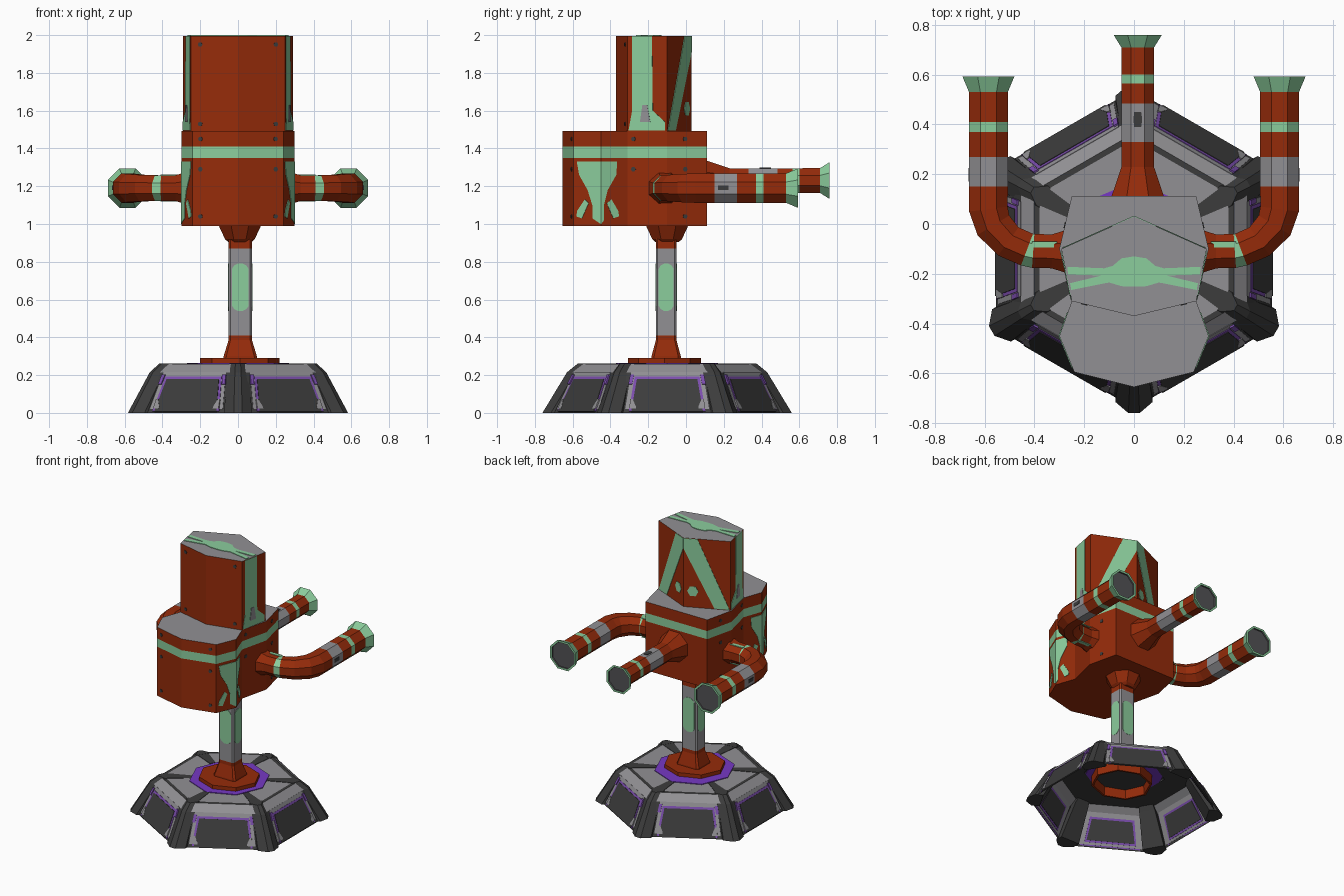
import bpy, bmesh, math
from mathutils import Vector as V

if "Cube" in bpy.data.objects:
    bpy.data.objects.remove(bpy.data.objects["Cube"])

# Flat colours
COLOURS = [("rust_orange", (.30, .024, .003)), ("mint_green", (.26, .61, .335)),
           ("mid_grey", (.285, .28, .295)), ("dark_grey", (.045, .045, .045)),
           ("dull_purple", (.20, .075, .42)), ("bright_purple", (.18, .04, .55)),
           ("iron_grey", (.085, .085, .09))]
MATS = []
for n, c in COLOURS:
    m = bpy.data.materials.new(n)
    m.diffuse_color = (*c, 1)
    m.use_nodes = True
    m.node_tree.nodes["Principled BSDF"].inputs["Base Color"].default_value = m.diffuse_color
    MATS.append(m)
O, G, GY, DK, PU, BP, IR = range(7)


def loft(name, rings, mats, start=None, end=None, edit=None):
    """Skin rings of points; one material per segment, optional end caps."""
    bm = bmesh.new()
    vs = [[bm.verts.new(p) for p in r] for r in rings]
    n = len(rings[0])
    segs = []
    for k in range(len(rings) - 1):
        row = []
        for i in range(n):
            j = (i + 1) % n
            f = bm.faces.new((vs[k][i], vs[k][j], vs[k + 1][j], vs[k + 1][i]))
            f.material_index = mats[k]
            row.append(f)
        segs.append(row)
    if start is not None:
        bm.faces.new(vs[0][::-1]).material_index = start
    if end is not None:
        bm.faces.new(vs[-1]).material_index = end
    bmesh.ops.recalc_face_normals(bm, faces=bm.faces[:])
    if edit:
        edit(bm, segs)
    me = bpy.data.meshes.new(name)
    bm.to_mesh(me)
    bm.free()
    for m in MATS:
        me.materials.append(m)
    ob = bpy.data.objects.new(name, me)
    bpy.context.collection.objects.link(ob)
    return ob


def ngon(n, r, z, cx=0, cy=-.1, rot=0, sy=1):
    return [V((cx + r * math.cos(rot + 2 * math.pi * i / n),
               cy + sy * r * math.sin(rot + 2 * math.pi * i / n), z)) for i in range(n)]


def plate(name, pts, normal, mat, t=.005, back=.002):
    loft(name, [[p - normal * back for p in pts], [p + normal * t for p in pts]], [mat], mat, mat)


def wall_plate(name, a, b, pts, mat, t=.005):
    """Plate on both mirrored walls a-b; pts are (fraction along wall, z)."""
    for s in (1, -1):
        A, B = V((a[0] * s, a[1], 0)), V((b[0] * s, b[1], 0))
        d = (B - A).normalized()
        nrm = V((-d.y, d.x, 0)) * s
        plate(name, [A.lerp(B, f) + V((0, 0, z)) for f, z in pts], nrm, mat, t)


def rivets(a, b, f, zs):
    ln = (V(a) - V(b)).length
    for z in zs:
        pts = [(f + .013 / ln * math.cos(k * math.pi / 3), z + .013 * math.sin(k * math.pi / 3))
               for k in range(6)]
        wall_plate("rivet", a, b, pts, DK, .003)


# Hollow hexagonal base: thin open shell, grey insets on the top sectors
def top_panels(bm, segs):
    bmesh.ops.inset_individual(bm, faces=segs[2], thickness=.022, use_even_offset=True)
    for f in segs[2]:
        f.material_index = GY


prof = [(.64, 0), (.525, .215), (.465, .258), (.245, .258), (.2, .258)]
loft("base_shell", [ngon(6, r, z, rot=math.pi / 2) for r, z in prof], [DK, GY, DK, DK],
     edit=top_panels)
loft("base_ceiling", [ngon(6, .47, .248, rot=math.pi / 2), ngon(6, .27, .248, rot=math.pi / 2)], [DK])

# Framed wall panels: material, bottom z, top z, half widths, height above the shell
OUTER = ((GY, .02, .215, .222, .19, .002), (PU, .008, .190, .203, .172, .005),
         (DK, .005, .176, .19, .160, .008))
INNER = ((GY, .015, .215, .222, .19, .002), (PU, .03, .185, .175, .15, .005),
         (DK, .042, .172, .162, .137, .008))
for k in range(6):
    a = k * math.pi / 3
    u, w = V((math.cos(a), math.sin(a), 0)), V((-math.sin(a), math.cos(a), 0))
    nrm = (u * .215 + V((0, 0, .0996))).normalized()

    def wall(z, h):
        return V((0, -.1, z)) + u * .866 * (.64 - .115 * z / .215) + w * h

    for side, layers in ((1, OUTER), (-1, INNER)):
        for mat, z0, z1, h0, h1, t in layers:
            plate("base_panel", [wall(z0, -h0), wall(z0, h0), wall(z1, h1), wall(z1, -h1)],
                  nrm * side, mat, t, 0)
    # Small purple chips and grey corner brackets beside the ribs
    for s in (1, -1):
        plate("base_chip", [wall(z, s * h) for z, h in
              ((.15, .185), (.15, .205), (.2, .195), (.2, .175))], nrm, PU, .009, 0)
        plate("base_bracket", [wall(z, s * h) for z, h in
              ((.02, .165), (.02, .2), (.07, .195), (.07, .183), (.03, .165))], nrm, GY, .0095, 0)
    # Corner rib
    a += math.pi / 6
    u, w = V((math.cos(a), math.sin(a), 0)), V((-math.sin(a), math.cos(a), 0))
    rings = []
    for r, z, h, d in ((.66, 0, .075, .1), (.53, .215, .055, .09), (.472, .262, .045, .06)):
        sec = ((-h, -d), (-h, -.045), (-h * .3, 0), (h * .3, 0), (h, -.045), (h, -d))
        rings.append([V((0, -.1, z)) + u * (r + q) + w * p for p, q in sec])
    loft("base_rib", rings, [DK, DK], DK, DK)
    # Dark seam running from the rib over the top
    plate("base_seam", [V((0, -.1, .259)) + u * r + w * h for r, h in
                        ((.26, -.02), (.43, -.04), (.43, .04), (.26, .02))], V((0, 0, 1)), DK, .002)

# Purple ring, mounting flange (open below) with a dark recessed disc
loft("base_purple_disc", [ngon(8, .27, .25), ngon(8, .27, .263)], [BP], BP, BP)
loft("flange", [ngon(8, r, z, .01, -.115, sy=.92) for r, z in
                ((.19, .245), (.195, .18), (.21, .18), (.21, .29))], [O, O, O], DK, O)


# Square post with chamfered corners, flared at both ends
def post_ring(hx, z):
    hy, c = hx * .88, hx * .16
    q = [(hx, -hy + c), (hx, hy - c), (hx - c, hy), (c - hx, hy),
         (-hx, hy - c), (-hx, c - hy), (c - hx, -hy), (hx - c, -hy)]
    return [V((.012 + x, -.105 + y, z)) for x, y in q]


loft("post", [post_ring(h, z) for h, z in
              ((.09, .28), (.088, .30), (.062, .385), (.062, .41), (.062, .87), (.062, .94))],
     [O, O, O, GY, O], O, O)
loft("post_collar", [ngon(8, r, z, .01, -.1, math.pi / 8) for r, z in
                     ((.068, .905), (.085, .92), (.122, .993))], [O, O], O, O)

# Green rounded marks on the four post sides
for k in range(4):
    d = V((round(math.cos(k * math.pi / 2)), round(math.sin(k * math.pi / 2)), 0))
    side = V((-d.y, d.x, 0))
    c = V((.012, -.105, .665)) + d * (.062 if k % 2 == 0 else .0546)
    r = .041 if k % 2 == 0 else .046
    pts = []
    for i in range(12):
        a = math.pi / 12 + i * math.pi / 6
        pts.append(c + side * r * math.cos(a) +
                   V((0, 0, .04 * math.sin(a) + math.copysign(.087, math.sin(a)))))
    plate("post_green_mark", pts, d, G, .002)


# Body and upper block, from mirrored half outlines
def outline(half, z):
    return [V((x, y, z)) for x, y in half] + [V((-x, y, z)) for x, y in half[::-1] if x]


body = [(.25, .112), (.3, -.1), (.25, -.31), (.3, -.45), (.24, -.595), (0, -.655)]
head = [(0, .03), (.292, -.1), (.25, -.31), (0, -.37)]
loft("body", [outline(body, z) for z in (.99, 1.35, 1.41, 1.492)], [O, G, O], O, GY)
loft("upper_block", [outline(head, z) for z in (1.48, 1.996)], [O], O, GY)

# Green stripe with split ends on the very top
half_top = [(0, -.13), (.05, -.138), (.085, -.168), (.12, -.178), (.268, -.172), (.265, -.203),
            (.13, -.207), (.257, -.238), (.252, -.265), (.1, -.235), (.05, -.25), (0, -.252)]
top = half_top + [(-x, y) for x, y in half_top[-2:0:-1]]
plate("top_stripe", [V((x, y, 1.996)) for x, y in top], V((0, 0, 1)), G, .004)

# Green strips on the upper block's sides, diagonals and dots on its back
wall_plate("side_strip", head[1], head[2], [(.38, 1.994), (.88, 1.994), (.88, 1.6), (.97, 1.495),
           (.05, 1.495), (.05, 1.54), (.36, 1.6)], G, .003)
wall_plate("side_slot", head[1], head[2], [(.5, 1.63), (.62, 1.63), (.68, 1.54), (.42, 1.54)], GY, .006)
wall_plate("back_diagonal", head[0], head[1], [(.0, 1.994), (.30, 1.994), (.98, 1.495), (.66, 1.495),
           (.0, 1.92)], G, .003)
wall_plate("back_dot", head[0], head[1], [(.2 + .12 * math.cos(k * math.pi / 3),
           1.61 + .04 * math.sin(k * math.pi / 3)) for k in range(6)], G, .003)


# Green emblem folded round the body's side corner, with two feet
def emblem(i, pts):
    a, b = body[i], body[i + 1]
    wall_plate("side_emblem", a, b, [((y - a[1]) / (b[1] - a[1]), z) for y, z in pts], G, .003)


emblem(2, [(-.45, 1.33), (-.365, 1.33), (-.37, 1.26), (-.415, 1.18), (-.435, 1.1), (-.435, 1.02), (-.45, 1.0)])
emblem(3, [(-.45, 1.33), (-.577, 1.33), (-.565, 1.26), (-.52, 1.18), (-.495, 1.1), (-.495, 1.03), (-.45, 1.0)])
emblem(2, [(-.395, 1.13), (-.42, 1.11), (-.385, 1.03), (-.355, 1.04), (-.36, 1.07)])
emblem(3, [(-.535, 1.13), (-.515, 1.11), (-.55, 1.03), (-.58, 1.04), (-.575, 1.07)])

# Dark rivets
rivets(body[4], body[5], .17, (1.04, 1.29, 1.45))
rivets(head[2], head[3], .2, (1.53, 1.95))
rivets(body[1], body[2], .85, (1.29, 1.45))
rivets(body[0], body[1], .55, (1.04, 1.29, 1.45))


# Eight-sided pipes with flared, recessed mouths
def pipe(name, path, z, sx=1):
    rings = []
    for k, (x, y, r, m) in enumerate(path):
        p, q = path[max(k - 1, 0)], path[min(k + 1, len(path) - 1)]
        t = V((q[0] - p[0], q[1] - p[1], 0)).normalized()
        side, R = V((t.y, -t.x, 0)), r / math.cos(math.pi / 8)
        ring = []
        for i in range(8):
            a = math.pi / 8 + i * math.pi / 4
            v = V((x, y, z)) + side * R * math.cos(a) + V((0, 0, R * math.sin(a)))
            ring.append(V((v.x * sx, v.y, v.z)))
        rings.append(ring)
    x, y, r, m = path[-1]
    c = V((x * sx, y, z))
    rings.append([c + (v - c) * .86 for v in rings[-1]])
    rings.append([v - V((0, .012, 0)) for v in rings[-1]])
    loft(name, rings, [s[3] for s in path[:-1]] + [G, IR], O, IR)


X = .585
side_path = [(.2, -.11, .11, O), (.33, -.11, .068, O), (.405, -.108, .068, G), (.43, -.103, .068, O),
             (.505, -.07, .07, O), (.565, -.005, .075, O), (X, .06, .078, O), (X, .15, .078, GY),
             (X, .27, .078, O), (X, .37, .078, G), (X, .41, .078, O), (X, .53, .078, G),
             (X, .592, .104, G)]
for s in (1, -1):
    pipe("side_pipe", side_path, 1.19, s)
    # green strip near the body and dark slot on the grey band
    for nz in (1, -1):
        plate("pipe_strip", [V((s * x, y, 1.19 + nz * .068)) for x, y in
              ((.31, -.095), (.31, -.07), (.41, -.07), (.41, -.095))], V((0, 0, nz)), G, .003)
    plate("pipe_slot", [V((s * (X + .078), y, z)) for y, z in
          ((.17, 1.18), (.17, 1.205), (.225, 1.205), (.225, 1.18))], V((s, 0, 0)), DK, .003)

B = .015
pipe("back_pipe", [(B, .09, .11, O), (B, .112, .105, O), (B, .23, .065, O), (B, .33, .065, GY),
                   (B, .485, .065, O), (B, .565, .065, G), (B, .6, .065, O), (B, .71, .066, G),
                   (B, .76, .097, G)], 1.23)
plate("pipe_slot", [V((B + x, y, 1.295)) for x, y in
      ((-.014, .39), (.014, .39), (.018, .42), (.014, .45), (-.014, .45), (-.018, .42))],
      V((0, 0, 1)), DK, .003)
